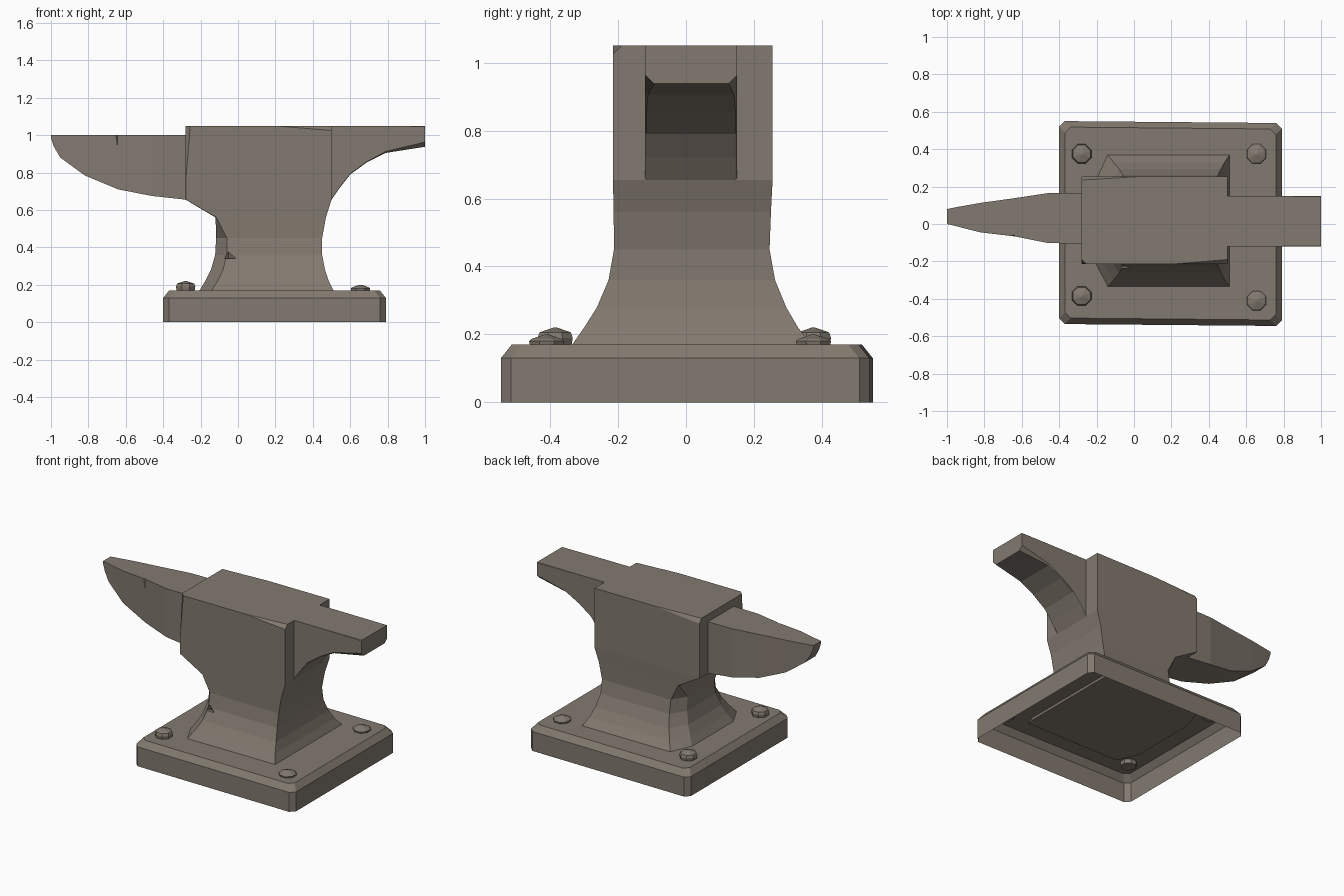
import bpy, bmesh, math
from mathutils import Vector

if "Cube" in bpy.data.objects:
    bpy.data.objects.remove(bpy.data.objects["Cube"])

iron = bpy.data.materials.new("worn grey iron")
iron.diffuse_color = (0.225, 0.193, 0.16, 1)
iron.use_nodes = True
iron.node_tree.nodes["Principled BSDF"].inputs["Base Color"].default_value = iron.diffuse_color


def finish(name, bm):
    bmesh.ops.recalc_face_normals(bm, faces=bm.faces)
    me = bpy.data.meshes.new(name)
    bm.to_mesh(me)
    bm.free()
    me.materials.append(iron)
    ob = bpy.data.objects.new(name, me)
    bpy.context.collection.objects.link(ob)
    return ob


def loft(rings, cap_start=True, cap_end=True):
    """Skin a list of equal-length point rings."""
    bm = bmesh.new()
    vs = [[bm.verts.new(p) for p in r] for r in rings]
    n = len(vs[0])
    for a, b in zip(vs, vs[1:]):
        for i in range(n):
            j = (i + 1) % n
            bm.faces.new((a[i], a[j], b[j], b[i]))
    if cap_start:
        bm.faces.new(vs[0])
    if cap_end:
        bm.faces.new(vs[-1])
    return bm


def chip(bm, a, b, c, outward):
    """Shave a worn corner off along the plane through three points."""
    a, b, c = Vector(a), Vector(b), Vector(c)
    n = (b - a).cross(c - a).normalized()
    if n.dot(Vector(outward)) < 0:
        n = -n
    res = bmesh.ops.bisect_plane(bm, geom=bm.verts[:] + bm.edges[:] + bm.faces[:],
                                 plane_co=a, plane_no=n, clear_outer=True)
    cut = [g for g in res["geom_cut"] if isinstance(g, bmesh.types.BMEdge)]
    bmesh.ops.holes_fill(bm, edges=[e for e in cut if e.is_boundary])


def nick(target, name, pos, size):
    """Small diamond-shaped dent cut from a part."""
    bm = bmesh.new()
    bmesh.ops.create_icosphere(bm, subdivisions=1, radius=1)
    bm.clear()
    bmesh.ops.create_cone(bm, cap_ends=True, segments=4, radius1=1, radius2=0.01, depth=2)
    for v in bm.verts:
        v.co = Vector(pos) + Vector(v.co[i] * size[i] for i in range(3))
    cutter = finish(name, bm)
    cutter.hide_render = True
    cutter.hide_viewport = True
    m = target.modifiers.new(name, 'BOOLEAN')
    m.operation = 'DIFFERENCE'
    m.solver = 'EXACT'
    m.object = cutter


# Base plate: hollow shell, open below, clipped corners and slight skew
def base_ring(inset, z):
    corners = [(-.40, -.535, 1, 1), (.79, -.545, -1, 1), (.79, .54, -1, -1), (-.40, .55, 1, -1)]
    pts = []
    for k, (x, y, sx, sy) in enumerate(corners):
        x, y = x + sx * inset, y + sy * inset
        c = .03
        p = [(x, y + sy * c, z), (x + sx * c, y, z)]
        pts += p if k % 2 == 0 else p[::-1]
    return pts


finish("base_plate", loft([base_ring(0, 0), base_ring(0, .13), base_ring(.032, .17)],
                          cap_start=False))

# Body and waist: z, left x, left corner x, right x, front y, back y
sections = [(.135, -.225, -.165, .53, -.36, .39), (.17, -.205, -.14, .51, -.335, .37),
            (.22, -.175, -.11, .485, -.30, .33), (.28, -.145, -.08, .465, -.262, .295),
            (.36, -.122, -.06, .45, -.228, .262), (.45, -.117, -.06, .45, -.212, .246),
            (.56, -.12, -.115, .47, -.213, .25), (.655, -.28, -.278, .50, -.215, .255),
            (1.05, -.28, -.278, .50, -.215, .255)]
rings = []
for z, xl, xc, xr, yf, yb in sections:
    k = .62 if z < .5 else .98
    rings.append([(xr, yf, z), (xr, yb, z), (xc, yb, z), (xl, yb * k, z), (xl, yf * k, z), (xc, yf, z)])
bm = loft(rings)
bmesh.ops.recalc_face_normals(bm, faces=bm.faces)
chip(bm, (.2, -.215, 1.05), (.5, -.215, 1.025), (.5, -.19, 1.05), (0, -1, 1))
chip(bm, (.05, .255, 1.05), (-.28, .255, 1.02), (-.28, .235, 1.05), (0, 1, 1))
chip(bm, (-.28, -.215, .75), (-.255, -.215, 1.05), (-.28, -.19, 1.05), (-1, -1, 0))
body = finish("body", bm)
nick(body, "waist_nick_cutter", (-.05, -.235, .37), (.04, .025, .03))

# Horn: x, bottom z, front y, back y
horn_sections = [(-1.0, .985, .0, .08), (-.985, .94, -.003, .083), (-.95, .88, -.012, .09),
                 (-.82, .785, -.045, .113), (-.64, .71, -.066, .138),
                 (-.46, .675, -.102, .165), (-.26, .653, -.105, .167)]
horn = finish("horn", loft([[(x, a, zb), (x, b, zb), (x, b, 1.0), (x, a, 1.0)]
                            for x, zb, a, b in horn_sections]))
nick(horn, "horn_nick_cutter", (-.645, -.066, .995), (.018, .015, -.055))

# Heel: narrow tail with curved underside and clipped end corners
heel_sections = [(.48, .64, .004), (.50, .655, .004), (.545, .72, .004), (.60, .79, .004), (.69, .855, .004),
                 (.79, .905, .008), (1.0, .938, .025)]
rings = []
for x, zb, c in heel_sections:
    a, b, t = -.12, .15, 1.05
    rings.append([(x, a + c, zb), (x, b - c, zb), (x, b, zb + c), (x, b, t - c / 8),
                  (x, b - c / 8, t), (x, a + c / 8, t), (x, a, t - c / 8), (x, a, zb + c)])
finish("heel", loft(rings))

# Bolts: eight-sided low domes
for i, (x, y, h) in enumerate([(-.28, .375, .02), (.655, .375, 0), (-.28, -.385, .02), (.655, -.41, 0)]):
    prof = [(.048, .145), (.056, .18 + h / 2), (.05, .186 + h), (.006, .2 + h)]
    finish("bolt_%d" % (i + 1), loft(
        [[(x + r * math.cos(math.tau * (k + .5) / 8), y + r * math.sin(math.tau * (k + .5) / 8), z)
          for k in range(8)] for r, z in prof]))
